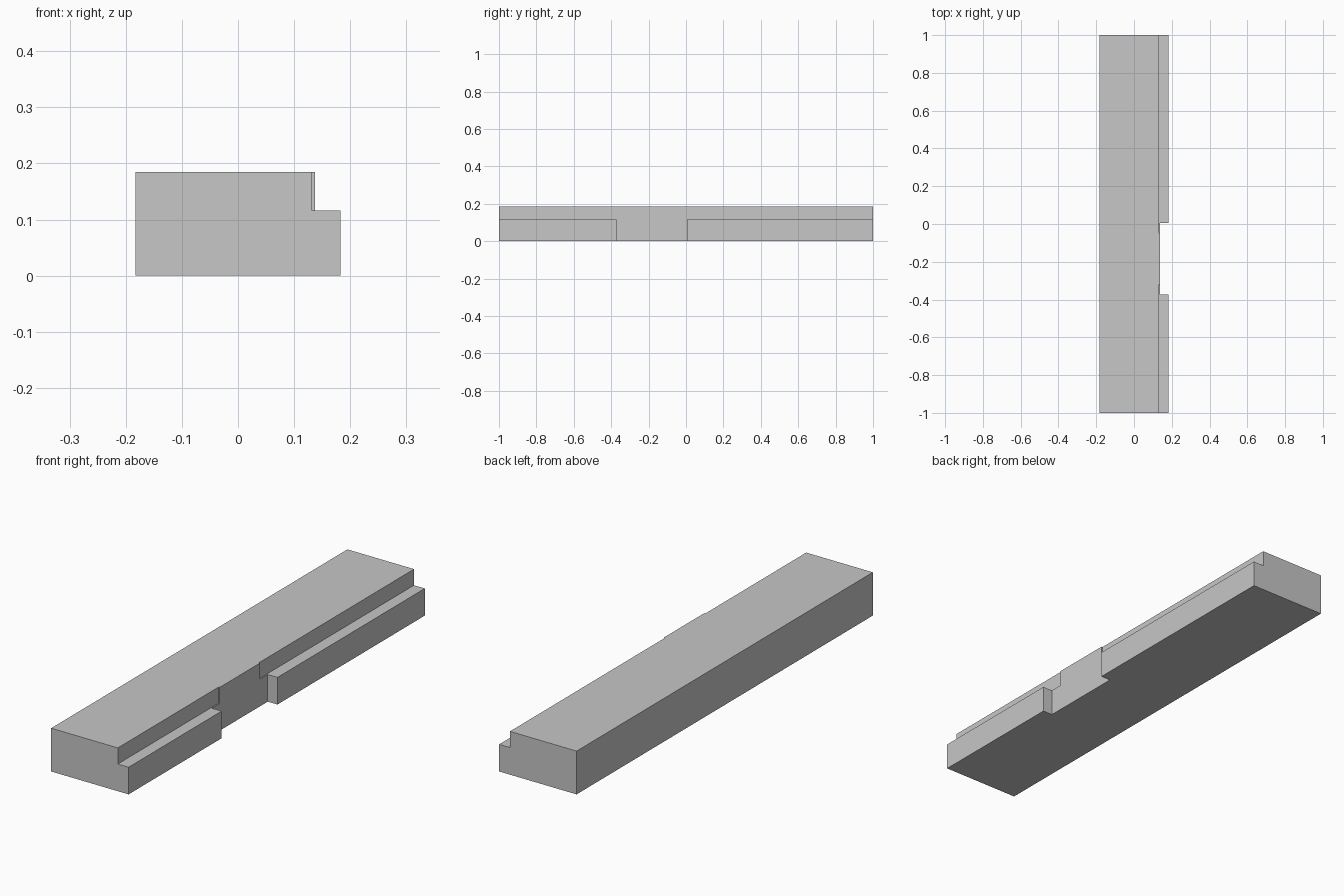
import bpy
from mathutils import Vector

default = bpy.data.objects.get("Cube")
if default:
    bpy.data.objects.remove(default, do_unlink=True)


def box(name, low, high):
    """Axis-aligned box between two corners."""
    low, high = Vector(low), Vector(high)
    bpy.ops.mesh.primitive_cube_add(size=1)
    obj = bpy.context.object
    obj.name = name
    size, centre = high - low, (low + high) / 2
    for v in obj.data.vertices:
        v.co = Vector(a * b for a, b in zip(v.co, size)) + centre
    return obj


HALF_W, HEIGHT = 0.183, 0.185
STEP_X, STEP_Z = 0.132, 0.116      # rebate along the upper edge
NOTCH_X = 0.137                    # back wall of the side notch
NOTCH = (-0.372, 0.005)
LIP = 0.053                        # rebate runs this far into the notch

# Main bar
bar = box("bar", (-HALF_W, -1, 0), (HALF_W, 1, HEIGHT))

# Rebates at both ends of the upper edge, and the full-height side notch
cutters = [
    box("front_rebate_cutter", (STEP_X, -1.1, STEP_Z), (0.3, NOTCH[0] + LIP, 0.3)),
    box("back_rebate_cutter", (STEP_X, NOTCH[1] - LIP, STEP_Z), (0.3, 1.1, 0.3)),
    box("notch_cutter", (NOTCH_X, NOTCH[0], -0.1), (0.4, NOTCH[1], 0.4)),
]
for cutter in cutters:
    cutter.hide_render = True
    mod = bar.modifiers.new(cutter.name, 'BOOLEAN')
    mod.operation, mod.solver, mod.object = 'DIFFERENCE', 'EXACT', cutter
    bpy.context.view_layer.objects.active = bar
    bpy.ops.object.modifier_apply(modifier=mod.name)
    bpy.data.objects.remove(cutter, do_unlink=True)

# Plain grey finish
grey = bpy.data.materials.new("plain_grey")
grey.use_nodes = True
colour = (0.57, 0.57, 0.57, 1)
grey.diffuse_color = colour
grey.node_tree.nodes["Principled BSDF"].inputs["Base Color"].default_value = colour
bar.data.materials.clear()
bar.data.materials.append(grey)
